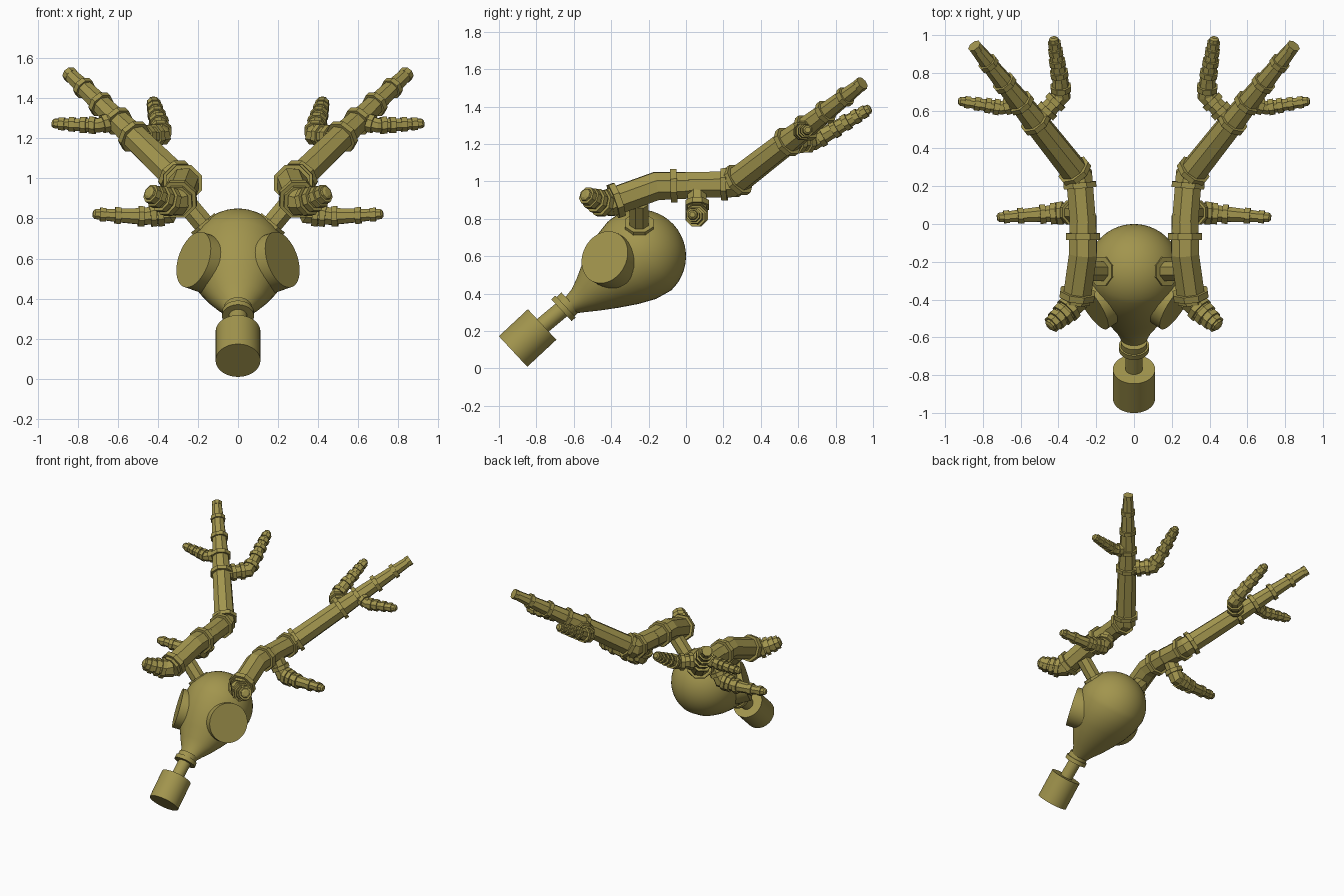
import bpy, bmesh, math
from mathutils import Vector as V

if "Cube" in bpy.data.objects:
    bpy.data.objects.remove(bpy.data.objects["Cube"])

olive = bpy.data.materials.new("olive")
olive.diffuse_color = (0.36, 0.30, 0.075, 1)
olive.use_nodes = True
olive.node_tree.nodes["Principled BSDF"].inputs["Base Color"].default_value = olive.diffuse_color


def finish(name, bm, smooth=False, mirror=False):
    bmesh.ops.recalc_face_normals(bm, faces=bm.faces)
    me = bpy.data.meshes.new(name)
    bm.to_mesh(me)
    bm.free()
    me.materials.append(olive)
    ob = bpy.data.objects.new(name, me)
    bpy.context.collection.objects.link(ob)
    if mirror:
        ob.modifiers.new("mirror", 'MIRROR').use_mirror_merge = False
    if smooth:
        bpy.context.view_layer.objects.active = ob
        ob.select_set(True)
        bpy.ops.object.shade_smooth_by_angle(angle=math.radians(40))
        ob.select_set(False)
    return ob


def skin(bm, rings):
    # bridge equal-length rings and cap both ends
    loops = [[bm.verts.new(p) for p in r] for r in rings]
    n = len(loops[0])
    for a, b in zip(loops, loops[1:]):
        for i in range(n):
            bm.faces.new((a[i], a[(i + 1) % n], b[(i + 1) % n], b[i]))
    bm.faces.new(loops[0])
    bm.faces.new(loops[-1])


def sweep(bm, pts, radii, sides=8):
    # mitred tube along a polyline
    pts = [V(p) for p in pts]
    dirs = [(b - a).normalized() for a, b in zip(pts, pts[1:])]
    ref = V((0, 0, 1)) if abs(dirs[0].z) < 0.8 else V((0, 1, 0))
    u = dirs[0].cross(ref).normalized()
    w = dirs[0].cross(u)
    ang = [2 * math.pi * (i + 0.5) / sides for i in range(sides)]
    offs = [u * math.cos(a) + w * math.sin(a) for a in ang]
    rings = []
    for i, p in enumerate(pts):
        d = dirs[max(i - 1, 0)]
        e = dirs[min(i, len(dirs) - 1)]
        m = (d + e).normalized()
        cut = [o - d * (o.dot(m) / d.dot(m)) for o in offs]
        rings.append([p + o * radii[i] for o in cut])
        offs = [(o - e * o.dot(e)).normalized() for o in cut]
    skin(bm, rings)


def rod(bm, a, b, r, sides=8):
    sweep(bm, [a, b], [r, r], sides)


def branch(name, pts, radii, collars, grow=1.25, width=0.03):
    # tube with raised collars; a collar is (segment index, fraction along it)
    bm = bmesh.new()
    sweep(bm, pts, radii)
    for s, f in collars:
        a, b = V(pts[s]), V(pts[s + 1])
        d = (b - a).normalized() * width / 2
        c = a.lerp(b, f)
        r = (radii[s] + (radii[s + 1] - radii[s]) * f) * grow
        rod(bm, c - d, c + d, r)
    finish(name, bm, mirror=True)


# head: round skull drawn out to the snout, as side-view top and bottom points
C, R = V((0, -0.25, 0.6)), 0.25
axis = V((0, -0.73, -0.68)).normalized()
up = V((0, axis.z, -axis.y))
sections = []
for k in range(13):
    t = math.radians(1 + k * 89 / 12)
    c = C - axis * R * math.cos(t)
    sections.append((c + up * R * math.sin(t), c - up * R * math.sin(t), R * math.sin(t)))
for ty, tz, by, bz, wd in [(-.475, .715, -.16, .372, .24), (-.52, .64, -.255, .345, .215),
                           (-.555, .56, -.36, .325, .175), (-.585, .48, -.46, .31, .13),
                           (-.61, .425, -.535, .302, .09), (-.65, .375, -.59, .295, .062)]:
    sections.append((V((0, ty, tz)), V((0, by, bz)), wd))
bm = bmesh.new()
rings = []
for top, bot, wd in sections:
    mid, half = (top + bot) / 2, (top - bot) / 2
    rings.append([mid + half * math.cos(a) + V((wd * math.sin(a), 0, 0))
                  for a in [2 * math.pi * i / 40 for i in range(40)]])
skin(bm, rings)
finish("head", bm, smooth=True)

# eye pieces
bm = bmesh.new()
lens, nrm = V((.222, -.435, .595)), V((.8, -.52, .28)).normalized()
rod(bm, lens - nrm * .11, lens, .145, 40)
finish("eye_piece", bm, smooth=True, mirror=True)

# snout collars, pipe and filter can
F = V((0, -.847, .163))
bm = bmesh.new()
neck = V((0, -.64, .335))
rod(bm, neck - axis * .03, neck + axis * .005, .07, 32)
rod(bm, neck + axis * .005, neck + axis * .035, .08, 32)
rod(bm, neck, F, .046, 32)
finish("snout_pipe", bm, smooth=True)
bm = bmesh.new()
rod(bm, F - axis * .106, F + axis * .106, .112, 40)
finish("filter_can", bm, smooth=True)

# antlers
branch("antler_post", [(.14, -.25, .735), (.27, -.25, .89)], [.055, .055],
       [(0, .18)], 1.5, .04)
branch("antler_beam_front", [(.305, -.41, .885), (.27, -.16, .975), (.27, .05, .98)],
       [.08, .08, .075], [(0, .15), (1, .45)], 1.25, .035)
branch("antler_beam_rear",
       [(.27, .0, .98), (.29, .25, .985), (.52, .54, 1.21), (.60, .64, 1.287),
        (.685, .745, 1.37), (.77, .85, 1.452), (.835, .93, 1.515), (.842, .939, 1.522)],
       [.075, .075, .068, .06, .052, .044, .036, .022],
       [(0, .82), (1, .1), (2, 0), (3, 0), (4, 0), (5, 0), (6, .4)])
branch("front_tine",
       [(.305, -.40, .885), (.335, -.44, .88), (.40, -.50, .905), (.445, -.54, .93),
        (.45, -.545, .933)],
       [.075, .062, .048, .034, .02], [(1, .15), (1, .6), (2, .1), (2, .6)])
branch("lower_tine",
       [(.29, .06, .95), (.355, .06, .825), (.47, .053, .81), (.60, .044, .815),
        (.715, .035, .822), (.725, .034, .823)],
       [.055, .055, .045, .036, .026, .015],
       [(0, .6), (1, .3), (1, .6), (2, .1), (3, 0), (3, .65)])
branch("inner_tine",
       [(.51, .545, 1.205), (.385, .68, 1.215), (.39, .76, 1.26), (.41, .88, 1.33),
        (.425, .98, 1.388), (.426, .988, 1.392)],
       [.05, .05, .043, .036, .026, .015],
       [(0, .4), (0, .75), (1, .5), (2, .3), (2, .8), (3, .3), (3, .7)])
branch("outer_tine",
       [(.61, .64, 1.29), (.70, .615, 1.265), (.79, .63, 1.268), (.92, .65, 1.275),
        (.93, .651, 1.276)],
       [.04, .038, .034, .025, .015], [(0, .6), (1, .3), (1, .8), (2, .3), (2, .7)])
